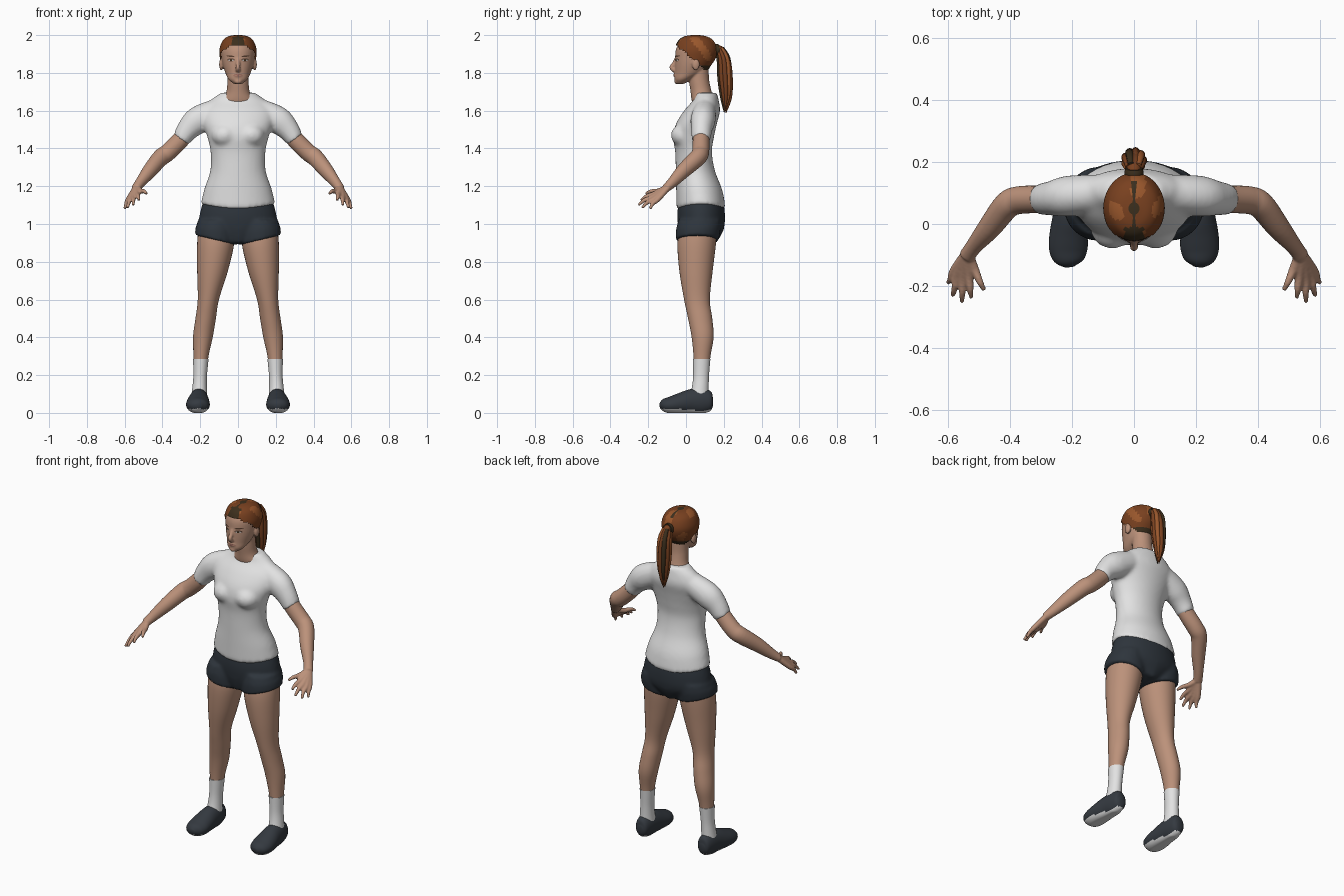
import bpy, bmesh, math
from mathutils import Vector
from mathutils.bvhtree import BVHTree

cube = bpy.data.objects.get("Cube")
if cube:
    bpy.data.objects.remove(cube)


def material(name, r, g, b):
    m = bpy.data.materials.new(name)
    m.use_nodes = True
    m.diffuse_color = (r, g, b, 1)
    m.node_tree.nodes["Principled BSDF"].inputs["Base Color"].default_value = (r, g, b, 1)
    return m


skin = material("skin", .50, .285, .195)
white = material("white_cloth", .76, .76, .76)
navy = material("dark_shorts", .027, .035, .045)
shoe_grey = material("shoe_grey", .035, .042, .052)
hair_brown = material("hair_brown", .19, .052, .014)
hair_light = material("hair_light", .32, .095, .025)
hair_dark = material("hair_dark", .045, .028, .012)
lip_pink = material("lip_pink", .34, .15, .115)
brow_brown = material("brow_brown", .10, .05, .03)
eye_white = material("eye_white", .5, .45, .42)


def spline(points, steps=5):
    """Catmull-Rom through rows of any length."""
    p = [points[0]] + list(points) + [points[-1]]
    rows = []
    for i in range(1, len(p) - 2):
        for s in range(steps):
            t = s / steps
            rows.append([.5 * (2 * b + (c - a) * t + (2 * a - 5 * b + 4 * c - d) * t * t
                               + (3 * b - a - 3 * c + d) * t ** 3)
                         for a, b, c, d in zip(p[i - 1], p[i], p[i + 1], p[i + 2])])
    rows.append(list(points[-1]))
    return rows


def tube(bm, points, ref=None, n=28):
    """Loft ellipses (x, y, z, ra, rb); level rings unless ref is given."""
    rows = spline(points)
    rings = []
    for i, (x, y, z, ra, rb) in enumerate(rows):
        side, up = Vector((1, 0, 0)), Vector((0, 1, 0))
        if ref:
            t = Vector(rows[min(i + 1, len(rows) - 1)][:3]) - Vector(rows[max(i - 1, 0)][:3])
            side = t.cross(Vector(ref)).normalized()
            up = side.cross(t).normalized()
        rings.append([bm.verts.new(Vector((x, y, z)) + side * ra * math.cos(a) + up * rb * math.sin(a))
                      for a in (math.tau * k / n for k in range(n))])
    for r, q in zip(rings, rings[1:]):
        for k in range(n):
            bm.faces.new((r[k], r[(k + 1) % n], q[(k + 1) % n], q[k]))
    bm.faces.new(rings[0])
    bm.faces.new(rings[-1])


def ball(bm, centre, size):
    made = bmesh.ops.create_uvsphere(bm, u_segments=20, v_segments=12, radius=1)
    for v in made["verts"]:
        v.co = Vector(a * s + c for a, s, c in zip(v.co, size, centre))


def finish(name, bm, mats, voxel=0, smooth=0, mirror=False, rule=None, shape=None):
    """Turn the bmesh into an object, optionally fused, reshaped, coloured and mirrored."""
    bmesh.ops.recalc_face_normals(bm, faces=bm.faces)
    me = bpy.data.meshes.new(name)
    bm.to_mesh(me)
    bm.free()
    ob = bpy.data.objects.new(name, me)
    bpy.context.collection.objects.link(ob)
    if voxel:
        mod = ob.modifiers.new("fuse", 'REMESH')
        mod.mode, mod.voxel_size = 'VOXEL', voxel
    if smooth:
        mod = ob.modifiers.new("soften", 'SMOOTH')
        mod.factor, mod.iterations = .5, smooth
    if mirror:
        ob.modifiers.new("mirror", 'MIRROR')
    if ob.modifiers:
        baked = bpy.data.meshes.new_from_object(ob.evaluated_get(bpy.context.evaluated_depsgraph_get()))
        ob.modifiers.clear()
        ob.data = baked
        baked.name = name
    ob.data.materials.clear()
    for m in mats:
        ob.data.materials.append(m)
    for v in ob.data.vertices if shape else ():
        v.co = shape(v.co)
    for f in ob.data.polygons:
        f.material_index = rule(f) if rule else 0
    bpy.ops.object.select_all(action='DESELECT')
    ob.select_set(True)
    bpy.context.view_layer.objects.active = ob
    bpy.ops.object.shade_smooth_by_angle(angle=math.radians(50))
    return ob


# Shirt: torso, bust and sleeves fused
bm = bmesh.new()
tube(bm, [(0, y, z, rx, ry) for y, z, rx, ry in (
    (.08, 1.09, .198, .13), (.07, 1.18, .18, .122), (.05, 1.28, .147, .104), (.04, 1.38, .145, .097),
    (.04, 1.46, .162, .108), (.055, 1.53, .185, .108), (.085, 1.6, .19, .095),
    (.105, 1.655, .145, .068), (.105, 1.695, .09, .058))], n=48)
for s in (-1, 1):
    ball(bm, (s * .07, -.01, 1.47), (.072, .07, .062))
    tube(bm, [(s * .11, .1, 1.6, .06, .065), (s * .21, .09, 1.55, .066, .074),
              (s * .265, .083, 1.5, .056, .06), (s * .302, .08, 1.445, .05, .047)], ref=(0, 0, 1))


def hem(co):
    w = max(0, min(1, (1.16 - co.z) / .07))
    return Vector((co.x, co.y, co.z + w * (co.x ** 2 * .7 - .012)))


finish("shirt", bm, [white], voxel=.011, smooth=5, shape=hem)

# Shorts: pelvis and two short legs fused, with slanted cuffs
bm = bmesh.new()
tube(bm, [(0, .08, 1.125, .182, .118), (0, .08, 1.05, .203, .126), (0, .08, .98, .2, .12),
          (0, .07, .925, .11, .09)], n=48)
for s in (-1, 1):
    tube(bm, [(s * .112, .072, 1.02, .1, .112), (s * .116, .065, .97, .109, .118), (s * .118, .06, .915, .11, .113)])


def cuff(co):
    w = max(0, min(1, (1.0 - co.z) / .08))
    return Vector((co.x, co.y, co.z + w * (abs(co.x) - .12) * .24))


finish("shorts", bm, [navy], voxel=.01, smooth=4, shape=cuff)

# Legs
bm = bmesh.new()
tube(bm, [(.115, .068, 1, .09, .095), (.118, .057, .9, .098, .102), (.135, .053, .75, .081, .088),
          (.157, .058, .6, .056, .068), (.171, .075, .5, .054, .064), (.186, .088, .4, .052, .058),
          (.197, .084, .28, .038, .043), (.203, .08, .1, .03, .034)], n=36)
finish("legs", bm, [skin], mirror=True)

# Socks
bm = bmesh.new()
tube(bm, [(.197, .083, .285, .041, .046), (.2, .08, .2, .036, .042), (.203, .076, .14, .038, .044),
          (.205, .07, .09, .042, .05)])
finish("socks", bm, [white], mirror=True)

# Shoes with a pale flat sole
bm = bmesh.new()
tube(bm, [(.205, .143, .055, .018, .02), (.205, .13, .056, .036, .05), (.206, .09, .062, .046, .068),
          (.208, .03, .06, .053, .066), (.211, -.03, .05, .061, .055), (.212, -.08, .042, .062, .045),
          (.21, -.118, .04, .048, .034), (.208, -.138, .038, .016, .014)], ref=(0, 0, 1), n=36)
finish("shoes", bm, [shoe_grey, white], mirror=True,
       shape=lambda co: Vector((co.x, co.y, max(co.z, 0 if co.z < .002 else co.z))),
       rule=lambda f: int(f.normal.z < -.6 and f.center.z < .03))

# Arms and hands fused, one side then mirrored
bm = bmesh.new()
tube(bm, [(.24, .086, 1.53, .04, .04), (.3, .08, 1.45, .044, .046), (.37, .077, 1.38, .045, .046),
          (.41, .06, 1.35, .044, .046), (.465, -.01, 1.285, .038, .04), (.515, -.07, 1.222, .027, .029),
          (.54, -.105, 1.19, .026, .022)], ref=(0, 0, 1))
fingers = [((.533, -.165, 1.16), (.525, -.238, 1.125)), ((.553, -.172, 1.145), (.555, -.252, 1.1)),
           ((.57, -.165, 1.135), (.585, -.232, 1.085)), ((.58, -.15, 1.13), (.6, -.19, 1.08)),
           ((.515, -.145, 1.175), (.483, -.213, 1.16))]
wrist = Vector((.538, -.095, 1.195))
for knuckle, tip in fingers:
    k, t = Vector(knuckle), Vector(tip)
    bend = k.lerp(t, .55) + Vector((0, -.004, .006))
    tube(bm, [(*wrist, .019, .017), (*k, .015, .014), (*bend, .011, .011), (*t, .007, .007)], ref=(0, 0, 1), n=14)
finish("arms", bm, [skin], voxel=.005, smooth=3, mirror=True)

# Head with neck, nose, lips and ears fused
skull = [(0, y, z, rx, ry) for y, z, rx, ry in (
    (-.03, 1.742, .022, .02), (-.014, 1.766, .05, .046), (.018, 1.8, .067, .077), (.033, 1.84, .08, .092),
    (.046, 1.88, .088, .104), (.052, 1.925, .09, .105), (.052, 1.962, .073, .085),
    (.05, 1.984, .044, .052), (.05, 1.991, .01, .012))]
bm = bmesh.new()
tube(bm, skull, n=40)
tube(bm, [(0, .092, 1.62, .09, .05), (0, .09, 1.655, .084, .06), (0, .08, 1.7, .062, .056),
          (0, .07, 1.76, .056, .053), (0, .07, 1.82, .056, .05)])
tube(bm, [(0, -.048, 1.885, .008, .009), (0, -.064, 1.85, .01, .011), (0, -.076, 1.828, .012, .013),
          (0, -.06, 1.812, .012, .014)], ref=(1, 0, 0), n=14)
ball(bm, (0, -.052, 1.787), (.024, .014, .012))
ball(bm, (0, -.05, 1.755), (.02, .012, .014))
for s in (-1, 1):
    ball(bm, (s * .088, .052, 1.845), (.012, .02, .032))
head = finish("head", bm, [skin], voxel=.005, smooth=3)

# Thin painted plates laid on the face
bpy.context.view_layer.update()
tree = BVHTree.FromObject(head, bpy.context.evaluated_depsgraph_get())


def plate(name, x, z, w, h, mat, lift, tilt=0):
    bm = bmesh.new()

    def drop(u, v):
        hit = tree.ray_cast(Vector((x + u * w, -1, z + v * h + tilt * u * w)), Vector((0, 1, 0)))[0]
        return bm.verts.new(hit - Vector((0, lift, 0)))

    mid = drop(0, 0)
    rim = [drop(math.cos(a), math.sin(a)) for a in (math.tau * k / 16 for k in range(16))]
    for k in range(16):
        bm.faces.new((mid, rim[k], rim[(k + 1) % 16]))
    finish(name, bm, [mat])


for s, label in ((1, "left"), (-1, "right")):
    plate(label + "_lash_line", s * .037, 1.869, .019, .008, brow_brown, .002)
    plate(label + "_eye", s * .037, 1.867, .015, .005, eye_white, .003)
    plate(label + "_iris", s * .037, 1.867, .006, .005, hair_dark, .004)
    plate(label + "_brow", s * .039, 1.888, .022, .004, brow_brown, .003, tilt=s * .1)
plate("lips", 0, 1.787, .024, .007, lip_pink, .002)

# Hair cap: a shell just outside the skull, cut along a sloping hairline
bm = bmesh.new()
tube(bm, [(x, y, z + .009 * (z > 1.95), rx + .008, ry + .008) for x, y, z, rx, ry in skull], n=48)
low = [f for f in bm.faces if f.calc_center_median().z < 1.945 - (f.calc_center_median().y + .05) * .86]
bmesh.ops.delete(bm, geom=low, context='FACES')


def streaks(f):
    x, y, z = f.center
    if (abs(x) < .005 and z > 1.95) or (abs(x) < .03 and y < -.01) or (y > .08 and z < 1.84):
        return 2
    return int(math.sin(x * 45 + 1) * math.sin(y * 40 + z * 30) > .45)


finish("hair_cap", bm, [hair_brown, hair_light, hair_dark], rule=streaks)

# Ponytail: a core with strands around it, and a hair tie
tail = [(0, .14, 1.925, .02, .02), (0, .178, 1.925, .02, .022), (0, .2, 1.87, .03, .032),
        (0, .207, 1.78, .033, .034), (0, .212, 1.68, .025, .025), (0, .207, 1.6, .005, .005)]
bm = bmesh.new()
tube(bm, tail, ref=(1, 0, 0), n=20)
finish("ponytail_core", bm, [hair_brown])
for i in range(9):
    a = math.tau * i / 9
    bm = bmesh.new()
    tube(bm, [(math.cos(a) * rb * .85, y + math.sin(a) * ra * .85, z + .012 * math.sin(i * 2.4), ra * .4, rb * .4)
              for x, y, z, ra, rb in tail[1:]], ref=(1, 0, 0), n=10)
    finish(f"ponytail_strand_{i + 1}", bm, [(hair_brown, hair_light, hair_brown, hair_dark)[i % 4]])
bm = bmesh.new()
tube(bm, [(0, .15, 1.915, .028, .028), (0, .165, 1.922, .031, .031), (0, .18, 1.927, .026, .028)], ref=(1, 0, 0), n=20)
finish("hair_tie", bm, [hair_dark])
